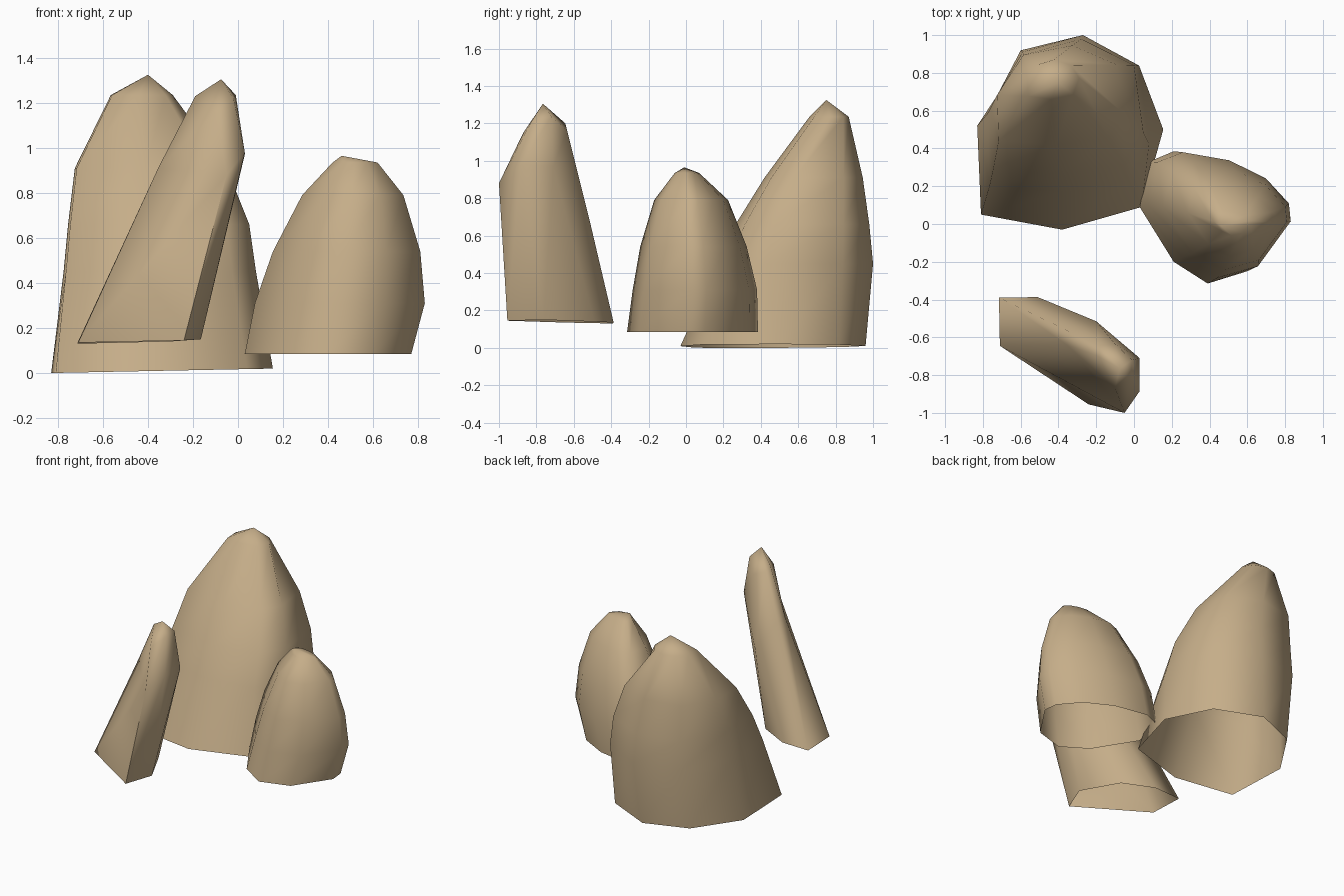
import bpy, bmesh, math

if "Cube" in bpy.data.objects:
    bpy.data.objects.remove(bpy.data.objects["Cube"])

stone = bpy.data.materials.new("sand_stone")
stone.diffuse_color = (0.56, 0.42, 0.25, 1)
stone.use_nodes = True
stone.node_tree.nodes["Principled BSDF"].inputs["Base Color"].default_value = stone.diffuse_color


def fitted_rings(outline, levels):
    """Scale the footprint into the box (z, x0, x1, y0, y1) of each level."""
    xs, ys = [p[0] for p in outline], [p[1] for p in outline]
    ax, bx, ay, by = min(xs), max(xs), min(ys), max(ys)
    return [[(x0 + (x - ax) / (bx - ax) * (x1 - x0),
              y0 + (y - ay) / (by - ay) * (y1 - y0), z) for x, y in outline]
            for z, x0, x1, y0, y1 in levels]


def rock(name, rings, tip):
    """Loft rings into a shell open at the bottom, closed by a tip."""
    bm = bmesh.new()
    loops = [[bm.verts.new(p) for p in r] for r in rings]
    top = bm.verts.new(tip)
    n = len(loops[0])
    for i in range(n):
        j = (i + 1) % n
        for a, b in zip(loops, loops[1:]):
            bm.faces.new((a[i], a[j], b[j], b[i]))
        bm.faces.new((loops[-1][i], loops[-1][j], top))
    me = bpy.data.meshes.new(name)
    bm.to_mesh(me)
    bm.free()
    me.materials.append(stone)
    ob = bpy.data.objects.new(name, me)
    bpy.context.collection.objects.link(ob)
    bpy.context.view_layer.objects.active = ob
    ob.select_set(True)
    bpy.ops.object.shade_smooth_by_angle(angle=math.radians(85))
    ob.select_set(False)


# large rock at the back: tilted footprint, squarer waist
foot = [(-.81, .05), (-.38, -.03), (.04, .09), (.155, .5),
        (.0, .82), (-.32, .96), (-.62, .84), (-.83, .52)]
waist = [(-.745, .29), (-.38, .26), (-.05, .31), (.05, .48),
         (.0, .84), (-.28, .98), (-.59, .91), (-.755, .62)]
rings = [[(x, y, .02 * (x + .83)) for x, y in foot]]
rings += fitted_rings(waist, [
    (.45, -.775, .08, .17, 1.0), (.66, -.755, .05, .265, .98),
    (.91, -.725, -.05, .42, .945)])
rings += fitted_rings(foot, [(1.235, -.565, -.29, .66, .87)])
rock("large_rock", rings, (-.40, .75, 1.325))

# low rounded rock on the right
foot = [(.03, .09), (.21, -.2), (.39, -.315), (.60, -.25), (.77, .0),
        (.76, .1), (.64, .24), (.45, .34), (.21, .385), (.08, .33)]
rings = fitted_rings(foot, [
    (.085, .03, .77, -.315, .385), (.31, .075, .83, -.285, .38),
    (.54, .155, .81, -.245, .325), (.79, .285, .735, -.17, .225),
    (.935, .42, .62, -.06, .07)])
rock("rounded_rock", rings, (.46, -.01, .965))

# thin leaning slab at the front
rock("leaning_rock", [
    [(-.715, -.39, .13), (-.71, -.645, .135), (-.24, -.955, .145),
     (-.165, -.76, .15), (-.30, -.49, .14), (-.51, -.387, .135)],
    [(-.34, -.57, .90), (-.355, -.64, .91), (-.05, -1.0, .88),
     (.03, -.885, .98), (.03, -.71, .97), (-.2, -.515, .68)],
    [(-.19, -.645, 1.20), (-.19, -.70, 1.23), (-.10, -.87, 1.15),
     (-.02, -.82, 1.22), (-.01, -.72, 1.235), (-.10, -.635, 1.16)],
], (-.075, -.765, 1.305))
